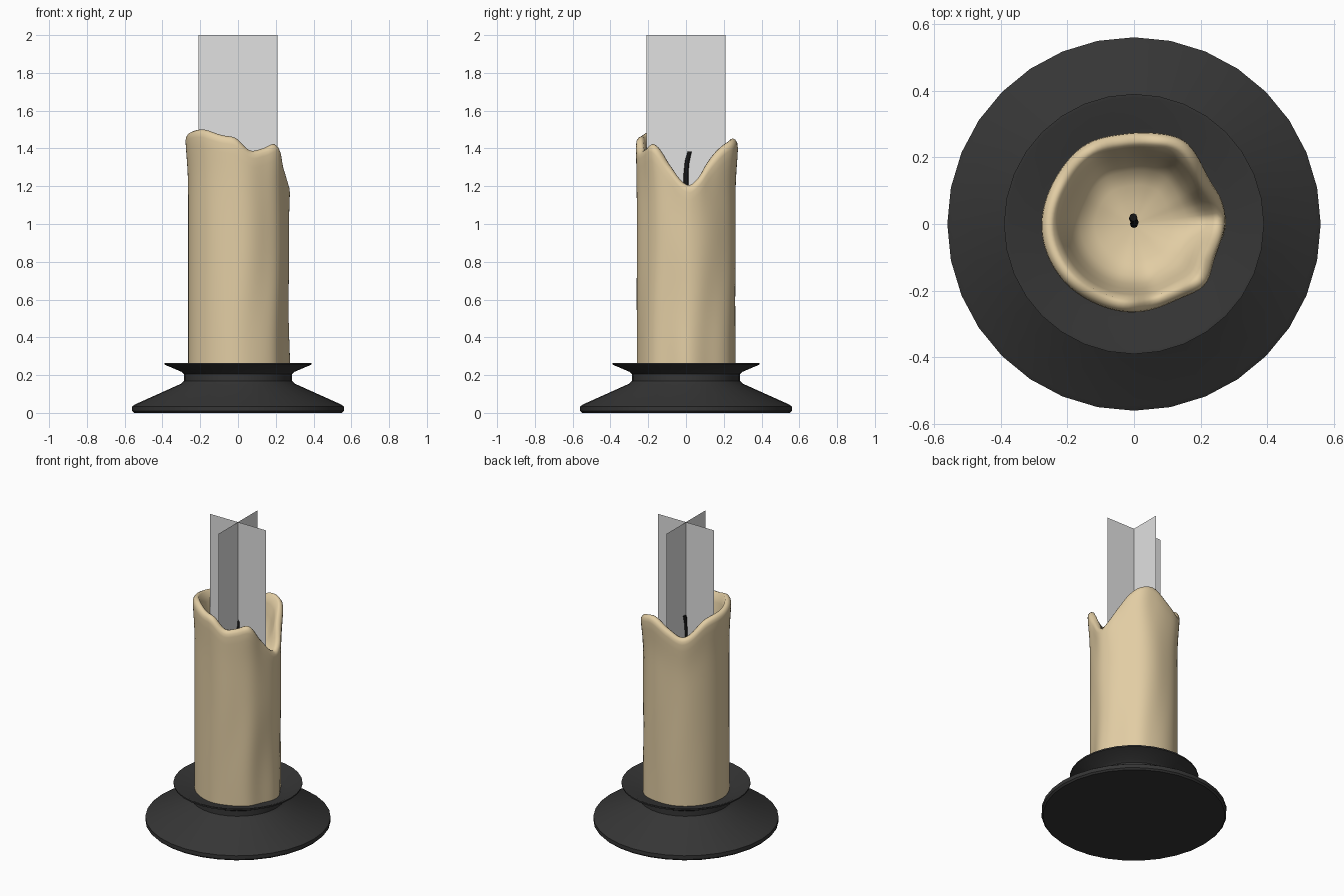
import bpy
import bmesh
from math import sin, cos, radians, tau, exp

default_cube = bpy.data.objects.get("Cube")
if default_cube:
    bpy.data.objects.remove(default_cube, do_unlink=True)


def make_material(name, red, green, blue):
    material = bpy.data.materials.new(name)
    material.use_nodes = True
    colour = (red, green, blue, 1.0)
    material.diffuse_color = colour
    shader = material.node_tree.nodes["Principled BSDF"]
    shader.inputs["Base Color"].default_value = colour
    shader.inputs["Roughness"].default_value = 0.7
    return material


def make_object(name, mesh_builder, material, smooth_angle=None):
    mesh = bpy.data.meshes.new(name)
    obj = bpy.data.objects.new(name, mesh)
    bpy.context.collection.objects.link(obj)
    mesh_builder.to_mesh(mesh)
    mesh_builder.free()
    mesh.materials.append(material)
    if smooth_angle:
        bpy.ops.object.select_all(action='DESELECT')
        obj.select_set(True)
        bpy.context.view_layer.objects.active = obj
        bpy.ops.object.shade_smooth_by_angle(angle=radians(smooth_angle))
    return obj


def skin_rings(rings):
    """Join rings of points into a closed surface, capped at both ends."""
    builder = bmesh.new()
    loops = [[builder.verts.new(point) for point in ring] for ring in rings]
    count = len(loops[0])
    for lower, upper in zip(loops, loops[1:]):
        for i in range(count):
            j = (i + 1) % count
            builder.faces.new((lower[i], lower[j], upper[j], upper[i]))
    builder.faces.new(loops[0][::-1])
    builder.faces.new(loops[-1])
    bmesh.ops.recalc_face_normals(builder, faces=builder.faces)
    return builder


def circle(radius, height, sides):
    return [(radius * cos(tau * i / sides), radius * sin(tau * i / sides), height)
            for i in range(sides)]


black_metal = make_material("black metal", 0.036, 0.036, 0.036)
cream_wax = make_material("cream wax", 0.76, 0.61, 0.37)
burnt_black = make_material("burnt black", 0.008, 0.008, 0.008)
pale_grey = make_material("pale grey", 0.75, 0.75, 0.75)

# Holder: wide foot, neck and shallow dish
holder_profile = [(0.55, 0), (0.56, 0.01), (0.56, 0.035), (0.545, 0.045),
                  (0.30, 0.155), (0.285, 0.17), (0.285, 0.205), (0.30, 0.218),
                  (0.39, 0.256), (0.39, 0.265), (0.38, 0.265), (0.29, 0.228),
                  (0.2, 0.225)]
make_object("candle_holder", skin_rings([circle(r, z, 32) for r, z in holder_profile]),
            black_metal, 35)

# Melted rim: angle, height and outer radius around the candle
rim = [(0, 1.21, 0.272), (12, 1.23, 0.268), (28, 1.32, 0.265), (45, 1.40, 0.278),
       (60, 1.44, 0.29), (77, 1.45, 0.283), (100, 1.39, 0.273), (123, 1.35, 0.28),
       (152, 1.45, 0.274), (185, 1.48, 0.279), (222, 1.50, 0.272),
       (250, 1.47, 0.266), (267, 1.455, 0.264), (285, 1.39, 0.264),
       (303, 1.40, 0.265), (320, 1.42, 0.278), (337, 1.32, 0.264)]


def rim_at(angle):
    """Smoothly interpolate rim height and radius at an angle in degrees."""
    count = len(rim)
    i = max(k for k in range(count) if rim[k][0] <= angle)
    start = rim[i][0]
    end = rim[i + 1][0] if i + 1 < count else 360
    t = (angle - start) / (end - start)
    values = []
    for column in (1, 2):
        a, b, c, d = (rim[(i + k) % count][column] for k in (-1, 0, 1, 2))
        values.append(b + t * (c - a) / 2 + t * t * (a - 2.5 * b + 2 * c - d / 2)
                      + t ** 3 * (1.5 * (b - c) + (d - a) / 2))
    return values


SEGMENTS = 96
BASE, FLOOR = 0.215, 1.17


def outer_radius(angle, height, top, lip):
    """Candle wall: plain cylinder with wax runs below the swollen lip."""
    swell = 0.3 + 0.7 * exp(-((top - height) / 0.16) ** 2)
    side = 0.5 + 0.5 * cos(radians(angle - 5))
    runs = 0.004 * sin(radians(angle * 7) + sin(height * 5))
    drip = 0.008 * exp(-((angle + 180) % 360 - 180) ** 2 / 300)
    drip *= 1 + 0.5 * sin(height * 9)
    return 0.257 + (lip - 0.257) * swell + side * (runs + drip)


def candle_ring(place):
    """place(angle, rim height, rim radius) gives a radius and a height."""
    ring = []
    for i in range(SEGMENTS):
        angle = 360 * i / SEGMENTS
        radius, height = place(angle, *rim_at(angle))
        turn = radians(angle)
        ring.append((radius * cos(turn), radius * sin(turn), height))
    return ring


def wall_ring(t):
    def place(angle, top, lip):
        height = BASE + (top - 0.04 - BASE) * t
        return outer_radius(angle, height, top, lip), height
    return candle_ring(place)


def lip_ring(inset, drop):
    return candle_ring(lambda angle, top, lip: (
        outer_radius(angle, top, top, lip) - inset, top - drop))


def bowl_ring(scale, level):
    def place(angle, top, lip):
        return lip * scale, FLOOR + (top - 0.02 - FLOOR) * level
    return candle_ring(place)


# Candle: wall, rounded lip and hollow bowl
candle_rings = [wall_ring(k / 24) for k in range(25)]
candle_rings += [lip_ring(*step) for step in
                 ((0.003, 0.02), (0.012, 0.006), (0.025, 0), (0.038, 0.005))]
candle_rings += [bowl_ring(*step) for step in
                 ((0.8, 0.85), (0.74, 0.6), (0.68, 0.36), (0.58, 0.17),
                  (0.42, 0.07), (0.22, 0.02), (0.05, 0))]
make_object("melted_candle", skin_rings(candle_rings), cream_wax, 80)

# Wick: short bent cord
wick_path = [(0, 0, 1.15), (0, 0, 1.27), (0.002, 0.006, 1.33),
             (-0.003, 0.016, 1.37), (-0.002, 0.02, 1.385)]
wick_rings = [[(x + dx, y + dy, z + dz) for x, y, dz in circle(0.012, 0, 8)]
              for dx, dy, z in wick_path]
wick_rings = [[(x + px, y + py, pz) for x, y, _ in circle(0.012, 0, 8)]
              for px, py, pz in wick_path]
make_object("wick", skin_rings(wick_rings), burnt_black, 50)

# Flame: two upright crossed cards
for name, dx, dy in (("flame_card_wide", 0.208, 0), ("flame_card_deep", 0, 0.208)):
    card = bmesh.new()
    corners = ((-1, 1.17), (1, 1.17), (1, 2), (-1, 2))
    card.faces.new([card.verts.new((side * dx, side * dy, z)) for side, z in corners])
    make_object(name, card, pale_grey)
